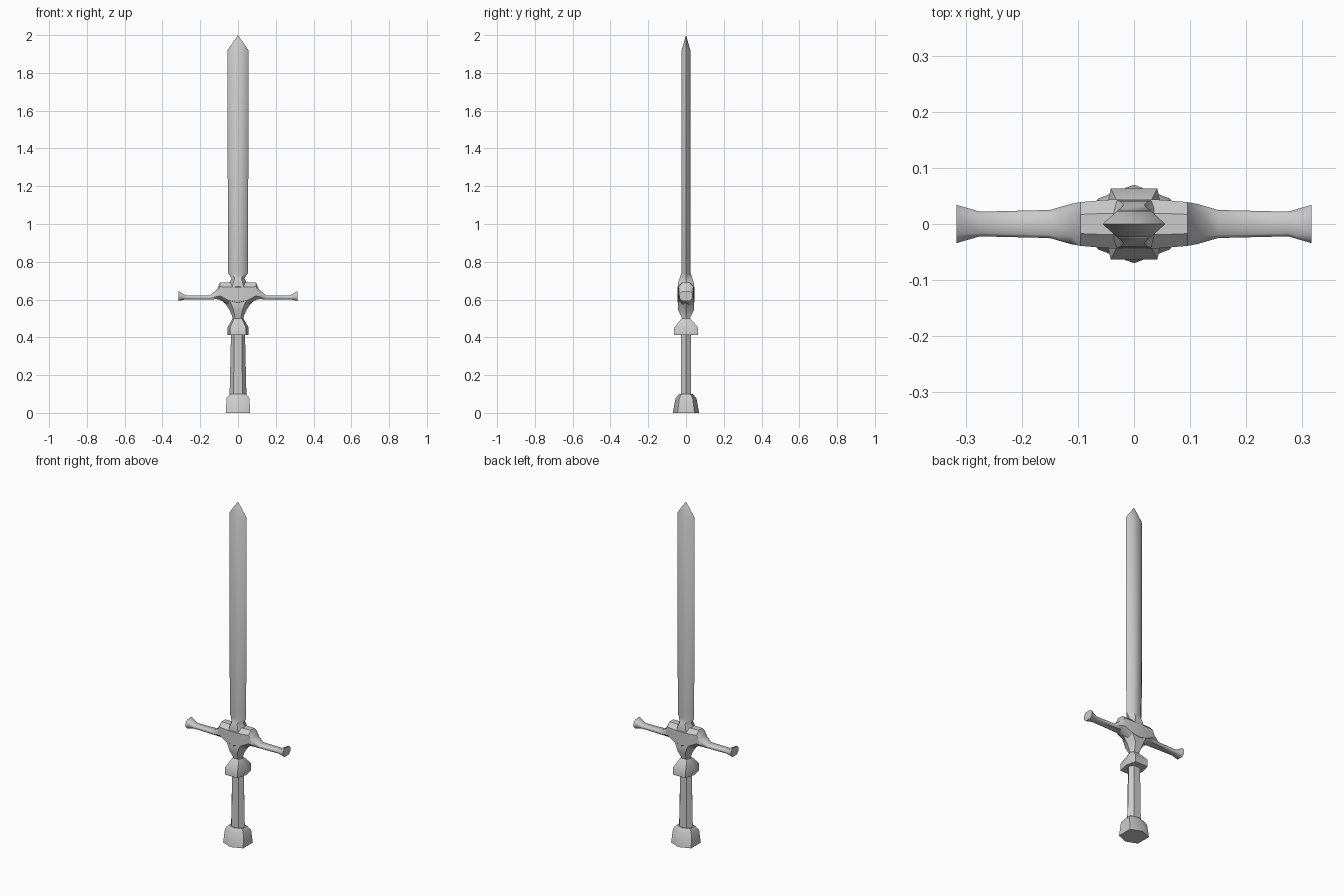
import bpy, bmesh, math

if "Cube" in bpy.data.objects:
    bpy.data.objects.remove(bpy.data.objects["Cube"])


def loft(name, rings, angle=45):
    """Skin a list of point rings with quads and cap both ends."""
    bm = bmesh.new()
    loops = [[bm.verts.new(p) for p in ring] for ring in rings]
    for a, b in zip(loops, loops[1:]):
        n = len(a)
        for i in range(n):
            bm.faces.new((a[i], a[(i + 1) % n], b[(i + 1) % n], b[i]))
    bm.faces.new(loops[0])
    bm.faces.new(loops[-1])
    bmesh.ops.remove_doubles(bm, verts=bm.verts, dist=0.0002)
    bmesh.ops.recalc_face_normals(bm, faces=bm.faces)
    me = bpy.data.meshes.new(name)
    bm.to_mesh(me)
    bm.free()
    ob = bpy.data.objects.new(name, me)
    bpy.context.collection.objects.link(ob)
    bpy.context.view_layer.objects.active = ob
    bpy.ops.object.select_all(action='DESELECT')
    ob.select_set(True)
    bpy.ops.object.shade_smooth_by_angle(angle=math.radians(angle))
    return ob


def hex_x(z, hx, hy, flat=0.54):
    """Hexagon with its points on the x axis (blade-like)."""
    f = hx * flat
    return [(hx, 0, z), (f, hy, z), (-f, hy, z), (-hx, 0, z), (-f, -hy, z), (f, -hy, z)]


def hex_y(z, hx, hy, side=0.64):
    """Hexagon with its points on the y axis."""
    s = hy * side
    return [(hx, s, z), (0, hy, z), (-hx, s, z), (-hx, -s, z), (0, -hy, z), (hx, -s, z)]


def arm_section(x, zb, zt, hy):
    """Chamfered rectangle across the guard."""
    c = 0.28 * min(zt - zb, 2 * hy)
    return [(x, hy, zb + c), (x, hy, zt - c), (x, hy - c, zt), (x, c - hy, zt),
            (x, -hy, zt - c), (x, -hy, zb + c), (x, c - hy, zb), (x, hy - c, zb)]


# Blade with flared root and pointed tip
loft("blade", [hex_x(*r) for r in (
    (0.66, 0.06, 0.042), (0.69, 0.046, 0.041), (0.712, 0.034, 0.034),
    (0.74, 0.053, 0.024), (1.92, 0.056, 0.023), (2.0, 0.0, 0.0))])

# Cross guard: half profile mirrored in x
half = [(0.05, 0.572, 0.69, 0.043), (0.095, 0.598, 0.69, 0.039),
        (0.112, 0.602, 0.652, 0.036), (0.15, 0.601, 0.622, 0.025),
        (0.275, 0.601, 0.622, 0.022), (0.316, 0.593, 0.645, 0.034)]
guard = ([(-x, *r) for x, *r in reversed(half)] + [(0, 0.56, 0.69, 0.045)] + half)
loft("cross_guard", [arm_section(*r) for r in guard])

# Neck tapering from the guard, and the collar under it
loft("guard_neck", [hex_x(*r) for r in (
    (0.49, 0.03, 0.022), (0.505, 0.028, 0.022), (0.545, 0.045, 0.042),
    (0.575, 0.065, 0.043), (0.61, 0.1, 0.042))])
loft("collar", [hex_x(z, hx, hy, 0.74) for z, hx, hy in (
    (0.412, 0.056, 0.063), (0.452, 0.056, 0.063), (0.5, 0.028, 0.022))])

# Grip
loft("grip", [hex_x(*r) for r in (
    (0.08, 0.045, 0.028), (0.2, 0.042, 0.026), (0.42, 0.037, 0.026))])

# Pommel
loft("pommel", [hex_y(*r) for r in (
    (0.0, 0.065, 0.07), (0.078, 0.06, 0.055), (0.1, 0.044, 0.036))])
